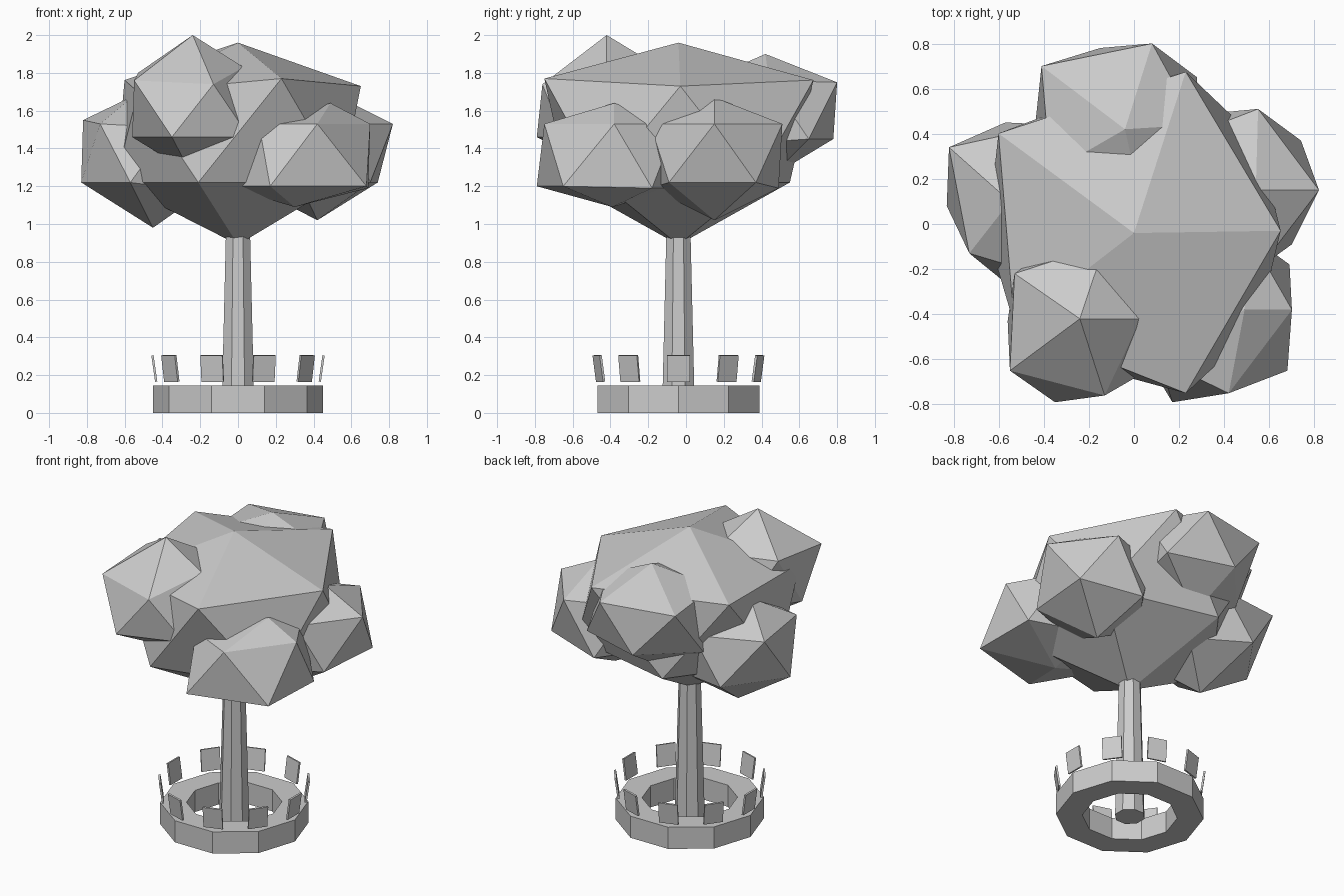
import bpy, bmesh, math
from mathutils import Matrix, Vector

cube = bpy.data.objects.get("Cube")
if cube:
    bpy.data.objects.remove(cube)

GREY = (0.6, 0.6, 0.6, 1)
grey = bpy.data.materials.new("plain grey")
grey.use_nodes = True
grey.diffuse_color = GREY
grey.node_tree.nodes["Principled BSDF"].inputs["Base Color"].default_value = GREY

CENTRE_Y = -0.04


def add_object(name, bm):
    bmesh.ops.recalc_face_normals(bm, faces=bm.faces[:])
    mesh = bpy.data.meshes.new(name)
    bm.to_mesh(mesh)
    bm.free()
    mesh.materials.append(grey)
    obj = bpy.data.objects.new(name, mesh)
    bpy.context.collection.objects.link(obj)
    return obj


def leaf_clump(name, centre, size, pulls):
    """Twenty-sided ball whose nearest corners are pulled to given points."""
    bm = bmesh.new()
    bmesh.ops.create_icosphere(bm, subdivisions=1, radius=1,
                               matrix=Matrix.Translation(centre) @ Matrix.Diagonal((*size, 1)))
    free = list(bm.verts)
    for point in map(Vector, pulls):
        corner = min(free, key=lambda v: (v.co - point).length)
        corner.co = point
        free.remove(corner)
    return add_object(name, bm)


# Foliage: a wide crown with five smaller clumps around it
leaf_clump("crown", (0, CENTRE_Y, 1.44), (0.83, 0.84, 0.72), [
    (0, CENTRE_Y, 1.96), (0, CENTRE_Y, 0.89),
    (0.65, -0.03, 1.73), (-0.53, -0.45, 1.7), (0.23, -0.75, 1.77),
    (-0.65, CENTRE_Y, 1.22), (0.55, 0.37, 1.22), (0.55, -0.45, 1.22),
    (-0.21, 0.55, 1.22), (-0.21, -0.63, 1.22)])

ROUND = (0.4, 0.4, 0.38)
leaf_clump("front_right_clump", (-0.24, -0.43, 1.63), ROUND, [
    (-0.24, -0.42, 2.0), (-0.25, -0.42, 1.27), (0.03, -0.42, 1.83),
    (-0.13, -0.76, 1.74), (-0.55, -0.65, 1.76), (-0.35, -0.79, 1.46),
    (0.06, -0.65, 1.46), (-0.56, -0.43, 1.46)])
leaf_clump("front_left_clump", (0.4, -0.39, 1.36), ROUND, [
    (0.49, -0.38, 1.64), (0.3, -0.39, 1.09), (0.7, -0.38, 1.53),
    (0.42, -0.75, 1.53), (0.68, -0.65, 1.2), (0.17, -0.79, 1.2),
    (-0.07, -0.39, 1.2)])
leaf_clump("back_left_clump", (0.45, 0.15, 1.36), ROUND, [
    (0.54, 0.15, 1.67), (0.42, 0.15, 1.02), (0.82, 0.15, 1.53),
    (0.55, 0.51, 1.53), (0.74, 0.37, 1.22), (0.7, -0.09, 1.22)])
leaf_clump("right_clump", (-0.47, 0.1, 1.34), ROUND, [
    (-0.55, 0.1, 1.68), (-0.45, 0.09, 0.98), (-0.82, 0.34, 1.55),
    (-0.73, -0.13, 1.53), (-0.83, 0.08, 1.22), (-0.57, 0.45, 1.22),
    (-0.57, -0.26, 1.22)])
leaf_clump("back_clump", (-0.08, 0.44, 1.59), ROUND, [
    (-0.04, 0.42, 1.9), (-0.1, 0.45, 1.25), (0.08, 0.8, 1.75),
    (-0.41, 0.7, 1.75), (-0.15, 0.78, 1.45), (0.28, 0.65, 1.45)])

# Trunk: tapered eight-sided post
bm = bmesh.new()
HEIGHT = 0.96
bmesh.ops.create_cone(bm, cap_ends=True, segments=8, radius1=0.094, radius2=0.069, depth=HEIGHT,
                      matrix=Matrix.Translation((0, CENTRE_Y, HEIGHT / 2))
                      @ Matrix.Rotation(math.pi / 8, 4, "Z"))
add_object("trunk", bm)

# Bench seat: ten-sided ring lathed from a rectangle
SIDES = 10
bm = bmesh.new()
loops = []
for i in range(SIDES):
    a = math.tau * i / SIDES
    loops.append([bm.verts.new((r * math.cos(a), r * math.sin(a) + CENTRE_Y, z))
                  for r, z in ((0.45, 0), (0.45, 0.145), (0.29, 0.145), (0.29, 0))])
for i in range(SIDES):
    here, there = loops[i - 1], loops[i]
    for j in range(4):
        bm.faces.new((here[j - 1], there[j - 1], there[j], here[j]))
add_object("bench_seat", bm)

# Backrests: thin panels leaning outward above each seat corner
for i in range(SIDES):
    bm = bmesh.new()
    place = (Matrix.Translation((0, CENTRE_Y, 0.235))
             @ Matrix.Rotation(math.tau * i / SIDES, 4, "Z")
             @ Matrix.Translation((0.443, 0, 0))
             @ Matrix.Rotation(math.radians(8), 4, "Y")
             @ Matrix.Diagonal((0.012, 0.122, 0.141, 1)))
    bmesh.ops.create_cube(bm, size=1, matrix=place)
    add_object(f"backrest_{i + 1}", bm)
